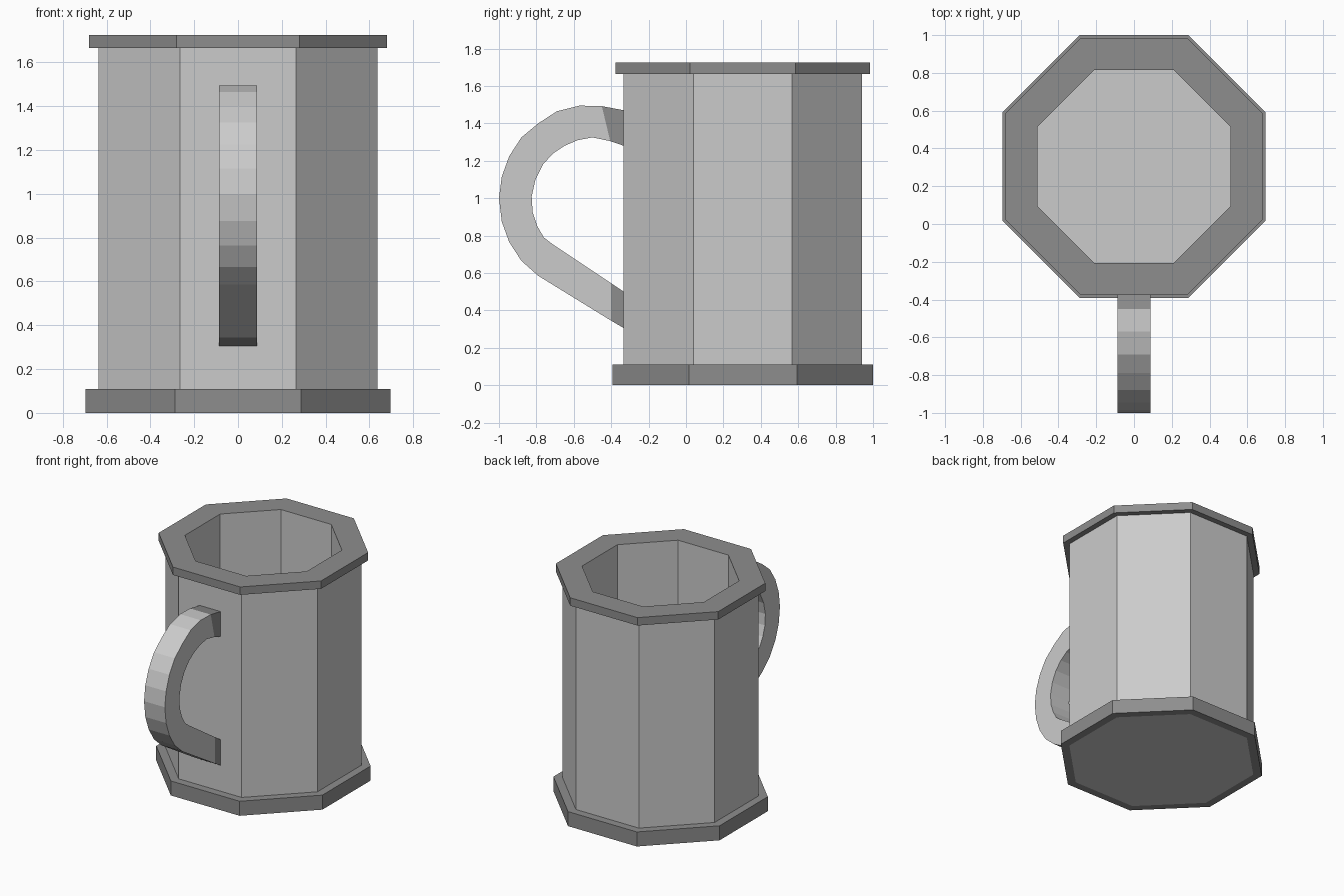
import bpy, bmesh
from math import cos, sin, pi

if "Cube" in bpy.data.objects:
    bpy.data.objects.remove(bpy.data.objects["Cube"])

CY = 0.304          # centre of the cup in y
SIDES = 8


def material(name, v):
    m = bpy.data.materials.new(name)
    m.diffuse_color = (v, v, v, 1)
    m.use_nodes = True
    m.node_tree.nodes["Principled BSDF"].inputs["Base Color"].default_value = m.diffuse_color
    return m


MATS = [material("light_grey", 0.8), material("dark_grey", 0.27)]


def finish(name, bm):
    bmesh.ops.recalc_face_normals(bm, faces=bm.faces)
    me = bpy.data.meshes.new(name)
    bm.to_mesh(me)
    bm.free()
    for m in MATS:
        me.materials.append(m)
    ob = bpy.data.objects.new(name, me)
    bpy.context.collection.objects.link(ob)
    return ob


# Cup: octagonal rings (apothem, z, dark band to the next ring)
profile = [
    (0.637, 0.0, 1), (0.696, 0.0, 1), (0.696, 0.11, 1),      # base band
    (0.637, 0.11, 0),                                        # outer wall
    (0.637, 1.665, 1), (0.68, 1.665, 1), (0.68, 1.725, 1),   # rim band
    (0.51, 1.725, 0), (0.51, 0.11, 0),                       # inside wall
]
bm = bmesh.new()
rings = []
for a, z, _ in profile:
    r = a / cos(pi / SIDES)
    rings.append([bm.verts.new((r * cos((i + 0.5) * 2 * pi / SIDES),
                                CY + r * sin((i + 0.5) * 2 * pi / SIDES), z))
                  for i in range(SIDES)])
for k in range(len(rings) - 1):
    p, q = rings[k], rings[k + 1]
    for i in range(SIDES):
        j = (i + 1) % SIDES
        bm.faces.new((p[i], p[j], q[j], q[i])).material_index = profile[k][2]
bm.faces.new(rings[0])      # underside
bm.faces.new(rings[-1])     # inside floor
finish("mug_body", bm)

# Handle: outer and inner outlines in (y, z), swept across x
outer = [(-0.332, 1.47), (-0.45, 1.492), (-0.57, 1.495), (-0.69, 1.465),
         (-0.79, 1.40), (-0.88, 1.325), (-0.945, 1.225), (-0.985, 1.115),
         (-1.0, 1.0), (-0.985, 0.875), (-0.945, 0.765), (-0.88, 0.665),
         (-0.79, 0.585), (-0.40, 0.345), (-0.332, 0.305)]
inner = [(-0.332, 1.28), (-0.405, 1.305), (-0.50, 1.325), (-0.58, 1.31),
         (-0.65, 1.28), (-0.71, 1.24), (-0.765, 1.18), (-0.805, 1.10),
         (-0.825, 1.01), (-0.82, 0.925), (-0.795, 0.85), (-0.76, 0.79),
         (-0.715, 0.755), (-0.40, 0.545), (-0.332, 0.50)]
W = 0.087
bm = bmesh.new()
sections = [[bm.verts.new((x, y, z)) for x, (y, z) in
             ((-W, o), (W, o), (W, i), (-W, i))]
            for o, i in zip(outer, inner)]
last = len(sections) - 2
for k in range(last + 1):
    p, q = sections[k], sections[k + 1]
    for i in range(4):
        j = (i + 1) % 4
        f = bm.faces.new((p[i], p[j], q[j], q[i]))
        f.material_index = 1 if k in (0, last) else 0   # dark end collars
bm.faces.new(sections[0])
bm.faces.new(sections[-1])
finish("handle", bm)
